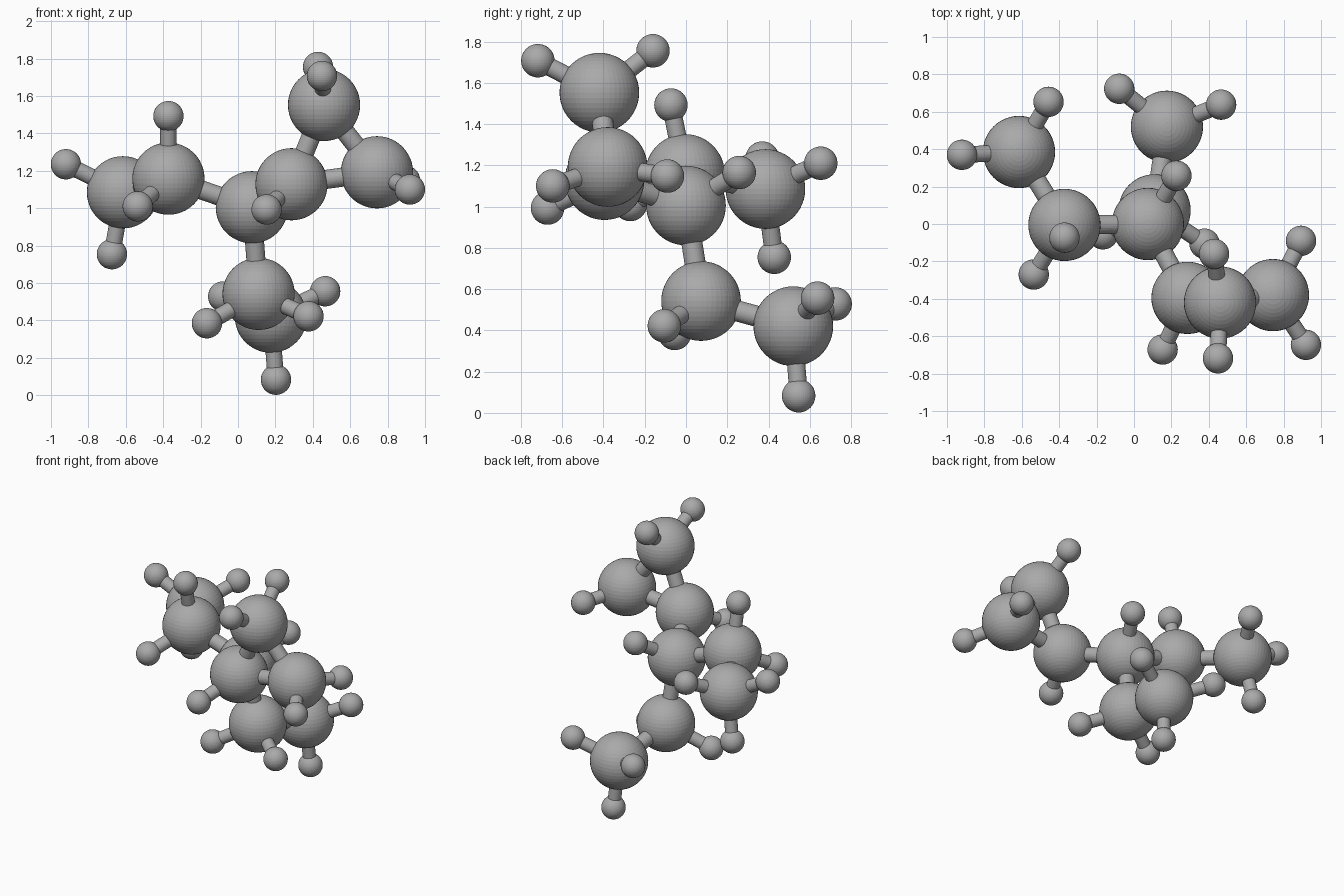
import bpy
from mathutils import Vector

cube = bpy.data.objects.get("Cube")
if cube:
    bpy.data.objects.remove(cube, do_unlink=True)

# One plain grey for the whole model
grey = bpy.data.materials.new("plain grey")
grey.use_nodes = True
colour = (0.4, 0.4, 0.4, 1)
grey.diffuse_color = colour
grey.node_tree.nodes["Principled BSDF"].inputs["Base Color"].default_value = colour

BIG, SMALL = 0.193, 0.081
THICK, THIN = 0.051, 0.044


def finish(name):
    obj = bpy.context.object
    obj.name = name
    obj.data.materials.append(grey)
    return obj


def ball(name, centre, radius):
    bpy.ops.mesh.primitive_uv_sphere_add(
        segments=48, ring_count=24, radius=radius, location=centre)
    return finish(name)


def rod(name, start, end, radius):
    a, b = Vector(start), Vector(end)
    bpy.ops.mesh.primitive_cylinder_add(
        vertices=32, radius=radius, depth=(b - a).length, location=(a + b) / 2)
    obj = finish(name)
    obj.rotation_euler = (b - a).to_track_quat("Z", "Y").to_euler()
    return obj


# Each large ball: its centre, then the small balls attached to it
groups = {
    "chain_end": ((-0.615, 0.385, 1.085),
                  [(-0.92, 0.37, 1.235), (-0.674, 0.428, 0.754), (-0.457, 0.653, 1.21)]),
    "chain_middle": ((-0.372, -0.005, 1.158),
                     [(-0.372, -0.073, 1.492), (-0.536, -0.27, 1.01)]),
    "hub": ((0.074, 0.0, 1.005), [(0.227, 0.258, 1.165)]),
    "lower_middle": ((0.11, 0.073, 0.542),
                     [(-0.166, -0.055, 0.385), (0.377, -0.105, 0.422)]),
    "lower_end": ((0.176, 0.52, 0.42),
                  [(0.203, 0.546, 0.083), (0.466, 0.638, 0.556), (-0.079, 0.723, 0.528)]),
    "ring_base": ((0.286, -0.395, 1.128), [(0.153, -0.671, 0.993)]),
    "ring_top": ((0.46, -0.42, 1.552),
                 [(0.428, -0.16, 1.755), (0.449, -0.718, 1.707)]),
    "ring_side": ((0.743, -0.38, 1.192),
                  [(0.919, -0.646, 1.10), (0.893, -0.09, 1.148)]),
}

# Balls and their thin rods
for name, (centre, small_balls) in groups.items():
    ball(name + "_large_ball", centre, BIG)
    for i, point in enumerate(small_balls, 1):
        ball(f"{name}_small_ball_{i}", point, SMALL)
        rod(f"{name}_thin_rod_{i}", centre, point, THIN)

# Thick rods joining the large balls
links = [
    ("chain_end", "chain_middle"), ("chain_middle", "hub"),
    ("hub", "lower_middle"), ("lower_middle", "lower_end"),
    ("hub", "ring_base"), ("ring_base", "ring_top"),
    ("ring_base", "ring_side"), ("ring_top", "ring_side"),
]
for a, b in links:
    rod(f"{a}_to_{b}_rod", groups[a][0], groups[b][0], THICK)
